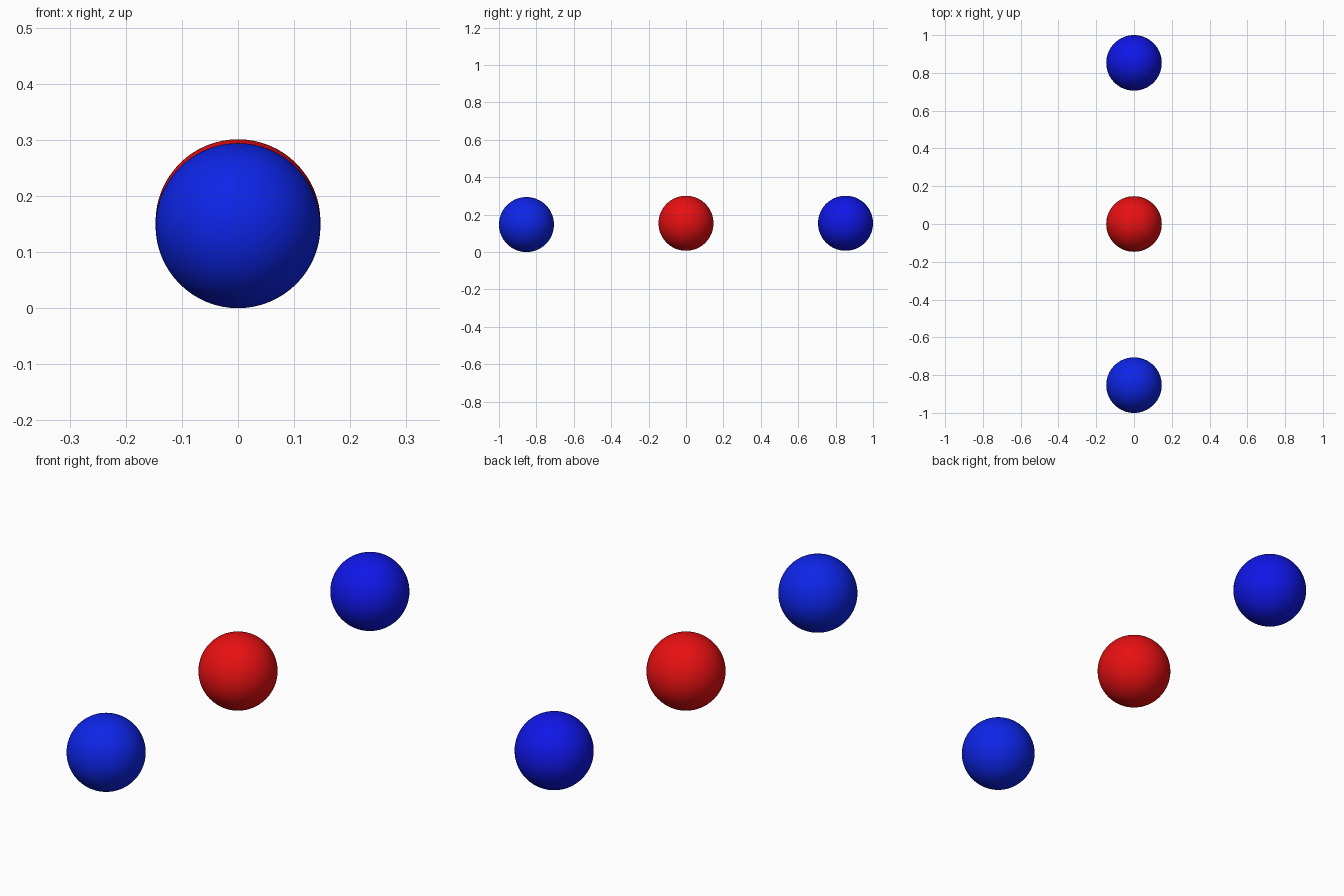
import bpy

if "Cube" in bpy.data.objects:
    bpy.data.objects.remove(bpy.data.objects["Cube"])

RADIUS = 0.147


def ball(name, y, z, color):
    bpy.ops.mesh.primitive_uv_sphere_add(segments=64, ring_count=32,
                                         radius=RADIUS, location=(0, y, z))
    ob = bpy.context.object
    ob.name = name
    bpy.ops.object.shade_smooth()
    mat = bpy.data.materials.new(name + "_color")
    mat.diffuse_color = (*color, 1)
    mat.use_nodes = True
    mat.node_tree.nodes["Principled BSDF"].inputs["Base Color"].default_value = mat.diffuse_color
    ob.data.materials.append(mat)


# Row of three balls along y: the front one sits slightly lower
for name, y, z, color in (
    ("front_blue_ball", -0.853, 0.147, (0.004, 0.018, 0.8)),
    ("middle_red_ball", 0.0, 0.154, (0.8, 0.005, 0.006)),
    ("back_blue_ball", 0.853, 0.154, (0.005, 0.008, 0.8)),
):
    ball(name, y, z, color)
